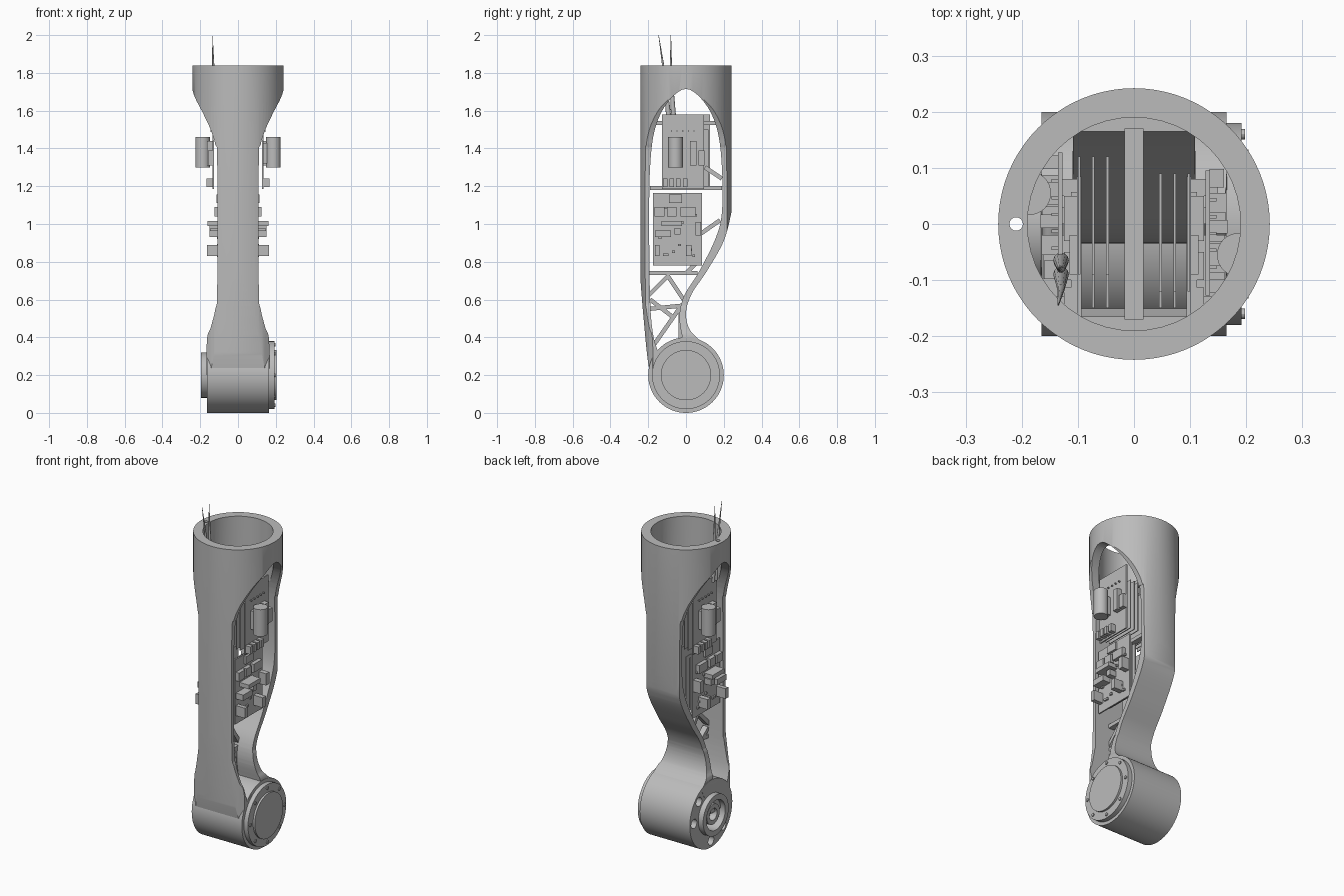
import bpy, bmesh, math, random
from mathutils import Vector

random.seed(4)
cube = bpy.data.objects.get("Cube")
if cube:
    bpy.data.objects.remove(cube, do_unlink=True)

grey = bpy.data.materials.new("plain_grey")
grey.use_nodes = True
grey.diffuse_color = (0.5, 0.5, 0.5, 1)
grey.node_tree.nodes["Principled BSDF"].inputs["Base Color"].default_value = grey.diffuse_color


def finish(name, bm):
    bmesh.ops.recalc_face_normals(bm, faces=bm.faces)
    mesh = bpy.data.meshes.new(name)
    bm.to_mesh(mesh)
    bm.free()
    mesh.materials.append(grey)
    obj = bpy.data.objects.new(name, mesh)
    bpy.context.collection.objects.link(obj)
    return obj


def spline(pts, steps=5):
    """Smooth open curve through the control points."""
    p = [Vector(q) for q in [pts[0]] + pts + [pts[-1]]]
    out = []
    for a, b, c, d in zip(p, p[1:], p[2:], p[3:]):
        for i in range(steps):
            t = i / steps
            out.append((2 * b + (c - a) * t + (2 * a - 5 * b + 4 * c - d) * t * t
                        + (3 * b - a - 3 * c + d) * t ** 3) / 2)
    return out + [p[-1]]


def prism(name, pts, axis, half):
    bm = bmesh.new()
    ends = []
    for s in (-half, half):
        ends.append([bm.verts.new((s, a, b) if axis == "x" else (a, s, b)) for a, b in pts])
        bm.faces.new(ends[-1])
    n = len(pts)
    for i in range(n):
        j = (i + 1) % n
        bm.faces.new((ends[0][i], ends[0][j], ends[1][j], ends[1][i]))
    return finish(name, bm)


def rod(name, p, q, r, r_end=None, sides=48):
    p, q = Vector(p), Vector(q)
    bm = bmesh.new()
    bmesh.ops.create_cone(bm, cap_ends=True, segments=sides, radius1=r,
                          radius2=r if r_end is None else r_end, depth=(q - p).length)
    turn = (q - p).to_track_quat("Z", "Y").to_matrix().to_4x4()
    turn.translation = (p + q) / 2
    bm.transform(turn)
    return finish(name, bm)


def disc(name, r, x0, x1, y=0, z=0.2, sides=48):
    return rod(name, (x0, y, z), (x1, y, z), r, sides=sides)


def boxes(name, items):
    bm = bmesh.new()
    for lo, hi in items:
        lo, hi = Vector(lo), Vector(hi)
        for v in bmesh.ops.create_cube(bm, size=1)["verts"]:
            v.co = [(l + h) / 2 + c * (h - l) for l, h, c in zip(lo, hi, v.co)]
    return finish(name, bm)


def boolean(obj, cutter, op="DIFFERENCE"):
    mod = obj.modifiers.new("cut", "BOOLEAN")
    mod.operation, mod.solver, mod.object = op, "EXACT", cutter
    bpy.context.view_layer.objects.active = obj
    bpy.ops.object.modifier_apply(modifier=mod.name)
    bpy.data.objects.remove(cutter, do_unlink=True)


def smooth(obj):
    bpy.ops.object.select_all(action="DESELECT")
    obj.select_set(True)
    bpy.context.view_layer.objects.active = obj
    bpy.ops.object.shade_smooth_by_angle(angle=math.radians(30))


# Leg shell: tube trimmed by its side and front outlines
shell = rod("leg_shell", (0, 0, 0.1), (0, 0, 1.84), 0.242, sides=80)
back = spline([(0.25, 1.12), (0.24, 1.06), (0.2, 0.91), (0.11, 0.75), (0.03, 0.63),
               (0, 0.53), (0.02, 0.44), (0.09, 0.37)])
front = spline([(-0.19, 0.2), (-0.205, 0.3), (-0.22, 0.45), (-0.237, 0.65), (-0.25, 0.85)])
side = [(0.25, 1.9)] + back + [(0, 0.2)] + front + [(-0.25, 1.9)]
boolean(shell, prism("side_outline", side, "x", 0.4), "INTERSECT")
flare = spline([(0.165, 0.1), (0.165, 0.38), (0.145, 0.45), (0.12, 0.55), (0.11, 0.66),
                (0.11, 1.33), (0.12, 1.42), (0.145, 1.5), (0.187, 1.59), (0.228, 1.67),
                (0.25, 1.74)]) + [Vector((0.25, 1.9))]
outline = flare + [(-a, b) for a, b in reversed(flare)]
boolean(shell, prism("front_outline", outline, "y", 0.4), "INTERSECT")

# Side windows and the open top
window = spline([(-0.15, 0.33), (-0.175, 0.42), (-0.19, 0.6), (-0.195, 1.0), (-0.19, 1.3),
                 (-0.165, 1.5), (-0.1, 1.64), (0, 1.715), (0.1, 1.64), (0.165, 1.5),
                 (0.19, 1.3), (0.19, 1.06), (0.155, 0.92), (0.07, 0.75), (-0.01, 0.62),
                 (-0.035, 0.51), (-0.02, 0.4)])
boolean(shell, prism("window_cutter", window, "x", 0.4))
boolean(shell, rod("bore_cutter", (0, 0, 1.5), (0, 0, 1.9), 0.19))
boolean(shell, rod("cable_hole_cutter", (-0.21, 0, 1.7), (-0.21, 0, 1.9), 0.012, sides=16))

# Joint hub with lightening holes on its right face
hub = disc("joint_hub", 0.2, -0.165, 0.165, sides=80)
boss = disc("hub_boss", 0.12, -0.15, -0.197)
for i in range(8):
    a = math.tau * i / 8
    y, z = 0.16 * math.cos(a), 0.2 + 0.16 * math.sin(a)
    boolean(hub, disc("hole_cutter", 0.027, -0.12, -0.2, y, z, 16))
    smooth(disc("flange_bolt", 0.009, 0.18, 0.198, y, z, 12))
for part in (hub, boss):
    boolean(part, disc("recess_cutter", 0.088, -0.12, -0.22))
core = disc("hub_core", 0.06, -0.1, -0.18)
boolean(core, disc("core_cutter", 0.035, -0.14, -0.2))
smooth(disc("hub_flange", 0.18, 0.16, 0.192))
smooth(disc("hub_cap", 0.133, 0.19, 0.204))
for part in (shell, hub, boss, core):
    smooth(part)

# Truss web along the middle
struts = [((-0.2, 0.74), (0.06, 0.74)), ((-0.1, 0.73), (0, 0.58)), ((-0.2, 0.62), (-0.1, 0.72)),
          ((-0.2, 0.55), (0, 0.57)), ((-0.17, 0.36), (-0.03, 0.56)), ((-0.19, 0.6), (-0.06, 0.5)),
          ((-0.03, 0.56), (-0.03, 0.38)), ((0, 0.74), (0.06, 0.8)), ((-0.19, 1.19), (0.19, 1.19)),
          ((0.1, 1.3), (0.19, 1.24)), ((0.08, 0.95), (0.18, 1.02)), ((-0.17, 1.535), (0.17, 1.535))]
for p, q in struts:
    p, q = Vector(p), Vector(q)
    n = (q - p).orthogonal().normalized() * 0.011
    prism("truss_strut", [p + n, q + n, q - n, p - n], "x", 0.017)

# Electronics: upper boards turned half round, lower boards mirrored
upper = [((0.127, -0.127, 1.185), (0.135, 0.095, 1.58)),
         ((0.135, 0.02, 1.31), (0.165, 0.055, 1.44)),
         ((0.135, 0.065, 1.31), (0.16, 0.098, 1.39))]
for y in (-0.11, -0.075, -0.042, -0.005):
    upper.append(((0.135, y - 0.012, 1.195), (0.167, y + 0.012, 1.24)))
for i in range(5):
    y = -0.08 + i * 0.03
    upper.append(((0.135, y, 1.49), (0.147, y + 0.006, 1.496)))
for x in (0.045, 0.07, 0.095):
    upper.append(((x, -0.12, 1.2), (x + 0.005, 0.09, 1.5)))
lower = [((0.094, -0.175, 0.78), (0.102, 0.085, 1.165)),
         ((0.1, -0.09, 1.11), (0.115, -0.02, 1.155)),
         ((0.1, -0.13, 0.99), (0.162, -0.02, 1.015)),
         ((0.1, -0.165, 0.93), (0.15, -0.08, 0.965)),
         ((0.1, -0.06, 0.945), (0.145, -0.03, 0.98)),
         ((0.1, 0.05, 0.94), (0.15, 0.08, 1.01)),
         ((0.1, -0.165, 0.83), (0.163, -0.14, 0.89)),
         ((0.1, 0, 0.83), (0.163, 0.03, 0.89))]
for y, w in ((-0.168, 0.055), (-0.1, 0.05), (-0.03, 0.08)):
    lower.append(((0.1, y, 1.04), (0.125, y + w, 1.09)))
for x in (0.045, 0.07):
    lower.append(((x, -0.15, 0.82), (x + 0.005, 0.07, 1.13)))
for i in range(14):
    y, z = random.uniform(-0.16, 0.06), random.uniform(0.8, 1.1)
    lower.append(((0.1, y, z), (0.112, y + 0.015, z + 0.012)))


def flip(items, turn):
    out = []
    for lo, hi in items:
        if turn:
            out.append(((-hi[0], -hi[1], lo[2]), (-lo[0], -lo[1], hi[2])))
        else:
            out.append(((-hi[0], lo[1], lo[2]), (-lo[0], hi[1], hi[2])))
    return out


boxes("upper_board_left", upper)
boxes("upper_board_right", flip(upper, True))
boxes("lower_board_left", lower)
boxes("lower_board_right", flip(lower, False))
for s in (-1, 1):
    x, y = s * 0.187, s * -0.055
    smooth(rod("capacitor", (x, y, 1.3), (x, y, 1.46), 0.039, sides=32))
    boxes("capacitor_mount", [sorted_pair for sorted_pair in
          (((min(s * 0.13, s * 0.16), y - 0.02, 1.32), (max(s * 0.13, s * 0.16), y + 0.02, 1.43)),)])

# Loose cable ends out of the top
for start, mid, tip in ((-0.09, -0.115, -0.145), (-0.065, -0.08, -0.08)):
    a, b, c = (-0.13, start, 1.55), (-0.13, mid, 1.8), (-0.135, tip, 2.0)
    smooth(rod("cable_lower", a, b, 0.014, 0.007, 12))
    smooth(rod("cable_end", b, c, 0.007, 0.001, 12))
